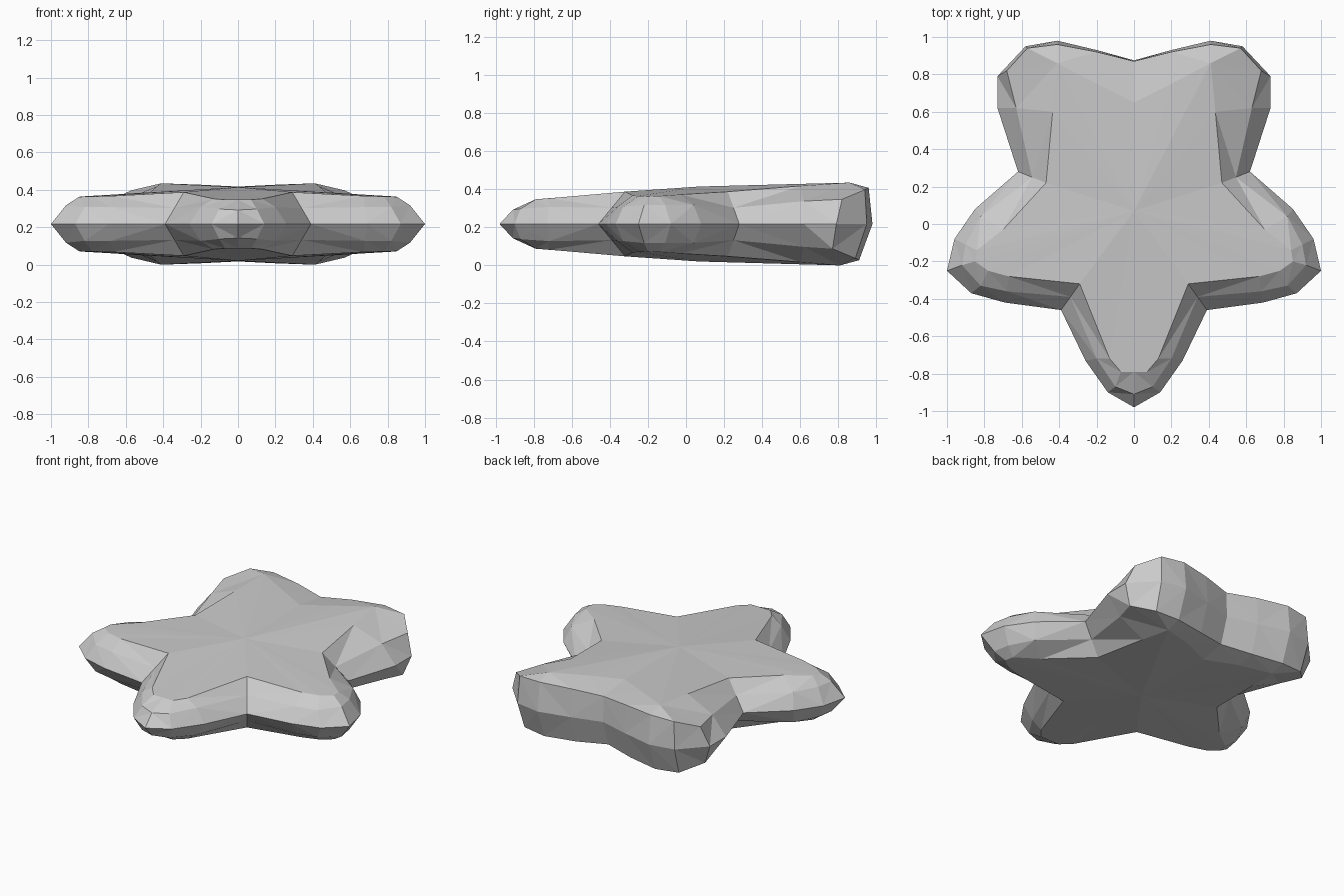
import bpy
import bmesh
from mathutils import Vector

cube = bpy.data.objects.get("Cube")
if cube:
    bpy.data.objects.remove(cube, do_unlink=True)

MID = 0.2175                      # height of the widest outline
CENTRE = (0, 0.07, 0.197)         # middle of the disc, height above MID

# Half outline, from the front arm tip round to the back notch
front_rim = [(0, -.98), (.14, -.9), (.26, -.73), (.39, -.46)]
side_rim = [(.69, -.42), (.87, -.37), (1, -.25), (.96, -.08), (.85, .08), (.62, .28)]
back_rim = [(.73, .62), (.73, .79), (.58, .95), (.41, .98), (.2, .93), (0, .875)]

# Rounded shoulder inside the rim: x, y, height above MID
front_shoulder = [(0, -.91, .075), (.1, -.87, .08), (.2, -.72, .09), (.34, -.39, .085)]
side_shoulder = [(.68, -.36, .09), (.82, -.33, .09), (.92, -.22, .1),
                 (.9, -.11, .1), (.82, .04, .1), (.545, .25, .085)]
back_shoulder = [(.63, .62, .12), (.68, .82, .13), (.57, .94, .18),
                 (.41, .96, .19), (.2, .92, .185), (0, .87, .17)]

# Crest where the arms flatten out, including the valleys between arms
front_crest = [(0, -.79, .13), (.07, -.79, .13), (.13, -.72, .135), (.29, -.32, .17)]
side_crest = [(.67, -.28, .15), (.78, -.25, .147), (.85, -.2, .145),
              (.84, -.14, .147), (.7, -.03, .155), (.47, .22, .17)]
back_crest = [(.435, .6, .2)] + [(.41, .86, .2175)] * 3 + [(.2, .75, .21), (0, .65, .2)]

rim = [(x, y, 0) for x, y in front_rim + side_rim + back_rim]
shoulder = front_shoulder + side_shoulder + back_shoulder
crest = front_crest + side_crest + back_crest


def underside(point):
    """The lower surface, where the ends of the back arms are rounder."""
    x, y, h = point
    if y > 0.8 and h:
        y -= 0.05
    return (x, y, -h)


def half_shell(bm, rings, centre):
    """Bridge neighbouring rings, then fan the last one to the centre."""
    made = {}

    def vert(p):
        if p not in made:
            made[p] = bm.verts.new(Vector(p) + Vector((0, 0, MID)))
        return made[p]

    def face(points):
        corners = list(dict.fromkeys(vert(p) for p in points))
        if len(corners) > 2:
            bm.faces.new(corners)

    for outer, inner in zip(rings, rings[1:]):
        for i in range(len(outer) - 1):
            face((outer[i], outer[i + 1], inner[i + 1], inner[i]))
    last = rings[-1]
    for a, b in zip(last, last[1:]):
        face((a, b, centre))


# Upper and lower shells of one half, mirrored and welded into a closed body
bm = bmesh.new()
rings = [rim, shoulder, crest]
half_shell(bm, rings, CENTRE)
half_shell(bm, [[underside(p) for p in ring] for ring in rings], underside(CENTRE))
everything = bm.verts[:] + bm.edges[:] + bm.faces[:]
bmesh.ops.mirror(bm, geom=everything, axis='X', merge_dist=0.0001)
bmesh.ops.remove_doubles(bm, verts=bm.verts[:], dist=0.0001)
bmesh.ops.triangulate(bm, faces=bm.faces[:])
bmesh.ops.recalc_face_normals(bm, faces=bm.faces[:])

mesh = bpy.data.meshes.new("starfish_body")
bm.to_mesh(mesh)
bm.free()
body = bpy.data.objects.new("starfish_body", mesh)
bpy.context.collection.objects.link(body)

# Plain grey skin
grey = bpy.data.materials.new("plain_grey")
grey.use_nodes = True
colour = (0.6, 0.6, 0.6, 1)
grey.diffuse_color = colour
grey.node_tree.nodes["Principled BSDF"].inputs["Base Color"].default_value = colour
mesh.materials.append(grey)
